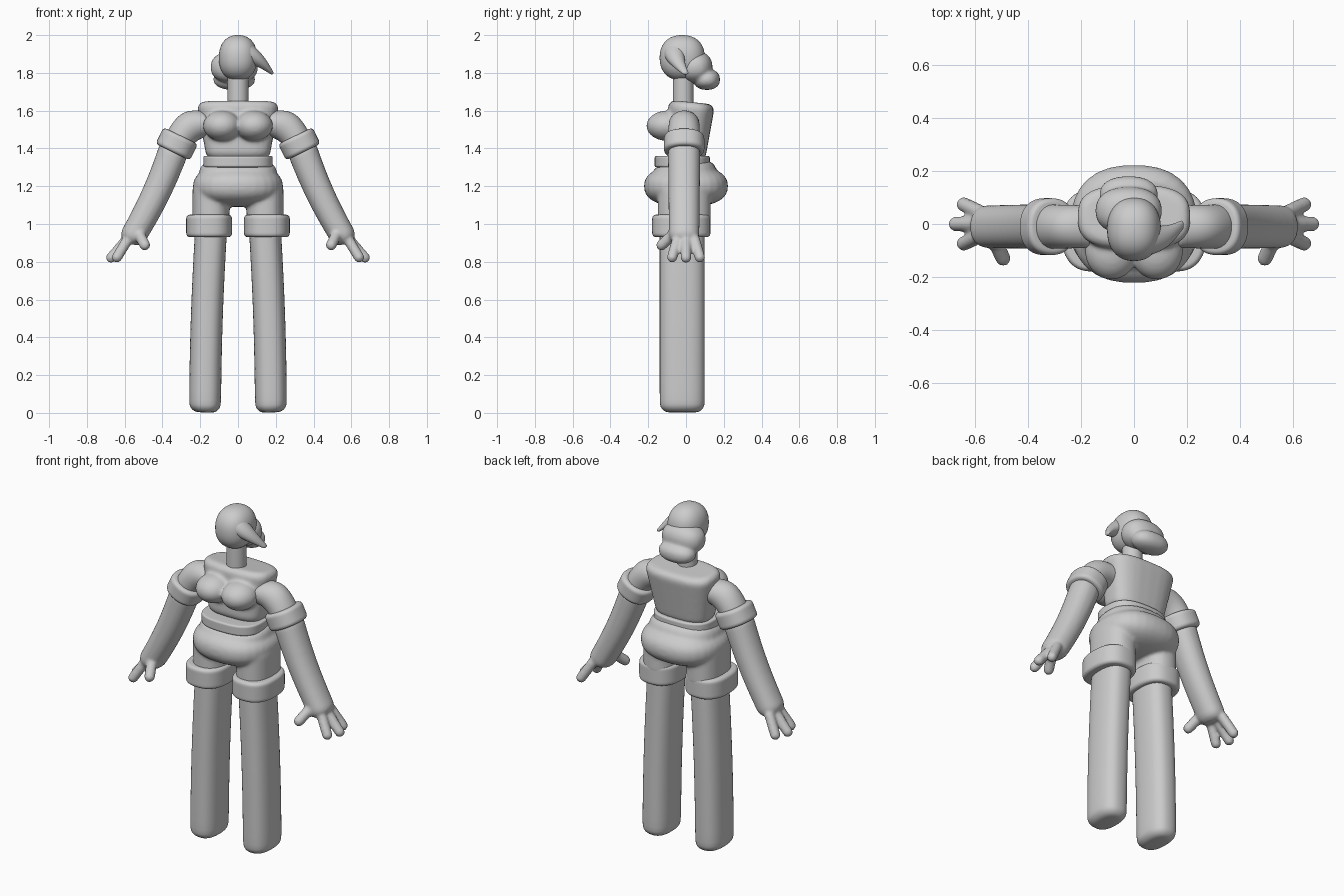
import bpy, bmesh, math
from mathutils import Vector, Matrix

cube = bpy.data.objects.get("Cube")
if cube:
    bpy.data.objects.remove(cube)

clay = bpy.data.materials.new("soft grey")
clay.use_nodes = True
clay.diffuse_color = (0.6, 0.6, 0.6, 1)
clay.node_tree.nodes["Principled BSDF"].inputs["Base Color"].default_value = clay.diffuse_color

SIDES = 28
STEPS = 8
FILLET = 4


def oval(bm, centre, u, v, width, depth, squareness):
    """One rounded-square section ring."""
    ring = []
    for i in range(SIDES):
        angle = math.tau * i / SIDES
        p, q = math.cos(angle), math.sin(angle)
        p = math.copysign(abs(p) ** (2 / squareness), p)
        q = math.copysign(abs(q) ** (2 / squareness), q)
        ring.append(bm.verts.new(centre + u * p * width + v * q * depth))
    return ring


def pill(bm, start, end, size, end_size=None, fillet=0.02, squareness=2.4, bow=(0, 0, 0)):
    """Rounded prism between two points, optionally tapered and bowed sideways."""
    start, end, bow = Vector(start), Vector(end), Vector(bow)
    size = Vector(size)
    end_size = Vector(end_size or size)
    length = (end - start).length
    axis = (end - start).normalized()
    u = Vector((0, 1, 0)).cross(axis).normalized()
    v = axis.cross(u)

    # Fillet stations at each end, evenly spaced stations between
    near = min(fillet, min(size) * 0.98)
    far = min(fillet, min(end_size) * 0.98)
    turns = [math.pi / 2 * k / FILLET for k in range(FILLET + 1)]
    stations = [(near * (1 - math.sin(a)), near * (1 - math.cos(a))) for a in reversed(turns)]
    stations = [(near * (1 - math.sin(a)), near * (1 - math.cos(a))) for a in turns[::-1]]
    stations = [(at, inset) for at, inset in stations]
    body = length - near - far
    stations += [(near + body * k / STEPS, 0) for k in range(1, STEPS)]
    stations += [(length - far * (1 - math.sin(a)), far * (1 - math.cos(a))) for a in turns]

    rings = []
    for at, inset in stations:
        t = at / length
        width, depth = size.lerp(end_size, t)
        centre = start + axis * at + bow * math.sin(math.pi * t)
        rings.append(oval(bm, centre, u, v, width - inset, depth - inset, squareness))
    for a, b in zip(rings, rings[1:]):
        for i in range(SIDES):
            j = (i + 1) % SIDES
            bm.faces.new((a[i], a[j], b[j], b[i]))
    bm.faces.new(rings[0])
    bm.faces.new(rings[-1])


def blob(bm, centre, radii, squareness=2.0):
    """Ellipsoid pushed towards a box by its squareness."""
    made = bmesh.ops.create_uvsphere(bm, u_segments=32, v_segments=20, radius=1)
    for vert in made["verts"]:
        total = sum(abs(c) ** squareness for c in vert.co)
        vert.co /= total ** (1 / squareness)
    place = Matrix.Translation(centre) @ Matrix.Diagonal((*radii, 1))
    bmesh.ops.transform(bm, matrix=place, verts=made["verts"])


def finish(name, bm, side=1, voxel=0.0):
    """Mirror if asked, make the object, then either blend its pieces or round it."""
    bmesh.ops.scale(bm, vec=(side, 1, 1), verts=bm.verts)
    bmesh.ops.recalc_face_normals(bm, faces=bm.faces)
    for face in bm.faces:
        face.smooth = True
    mesh = bpy.data.meshes.new(name)
    bm.to_mesh(mesh)
    bm.free()
    mesh.materials.append(clay)
    part = bpy.data.objects.new(name, mesh)
    bpy.context.scene.collection.objects.link(part)
    if voxel:
        blend = part.modifiers.new("blend", "REMESH")
        blend.mode = "VOXEL"
        blend.voxel_size = voxel
        blend.use_smooth_shade = True
        soften = part.modifiers.new("soften", "SMOOTH")
        soften.factor = 0.5
        soften.iterations = 6
    else:
        part.modifiers.new("round", "SUBSURF").levels = 1
        part.modifiers["round"].render_levels = 1


# Torso: wedge widening to the shoulders, with the bust blended in
bm = bmesh.new()
pill(bm, (0, 0, 1.34), (0, 0.03, 1.645), (0.165, 0.1), (0.22, 0.125), fillet=0.04, squareness=2.9)
for side in (1, -1):
    blob(bm, (side * 0.085, -0.1, 1.52), (0.1, 0.11, 0.08))
finish("torso", bm, voxel=0.01)

# Neck
bm = bmesh.new()
pill(bm, (0, -0.015, 1.6), (0, -0.015, 1.82), (0.055, 0.055), squareness=2)
finish("neck", bm)

# Belt
bm = bmesh.new()
pill(bm, (0, -0.02, 1.3), (0, -0.02, 1.36), (0.185, 0.147), fillet=0.01, squareness=2.7)
finish("belt", bm)

# Shorts: hips, waist and two short legs blended together
bm = bmesh.new()
blob(bm, (0, 0, 1.2), (0.238, 0.222, 0.11), 2.4)
pill(bm, (0, 0, 1.18), (0, -0.015, 1.32), (0.23, 0.205), (0.195, 0.155), fillet=0.03)
for side in (1, -1):
    foot = side * 0.143
    pill(bm, (foot, -0.01, 1), (foot, -0.01, 1.2), (0.098, 0.14))
finish("shorts", bm, voxel=0.01)

# Head with close hair cap
bm = bmesh.new()
blob(bm, (0, -0.02, 1.88), (0.102, 0.12, 0.12), 2.3)
finish("head", bm)

# Fringe swept to one side
bm = bmesh.new()
pill(bm, (-0.05, -0.04, 1.95), (0.185, 0, 1.795), (0.075, 0.085), (0.008, 0.015),
     fillet=0.06, squareness=2, bow=(0.02, -0.035, 0.01))
finish("fringe", bm)

# Back hair with its lower flare
bm = bmesh.new()
blob(bm, (-0.02, 0.05, 1.83), (0.125, 0.09, 0.085), 2.3)
blob(bm, (-0.02, 0.11, 1.765), (0.11, 0.07, 0.055), 2.3)
finish("back_hair", bm, voxel=0.008)

for side, label in ((1, "left"), (-1, "right")):
    # Leg, slightly bowed outwards
    bm = bmesh.new()
    pill(bm, (0.175, -0.02, 0.002), (0.138, -0.02, 1.05), (0.085, 0.12),
         fillet=0.05, squareness=2.5, bow=(0.008, 0, 0))
    finish(label + "_leg", bm, side)

    # Leg cuff
    bm = bmesh.new()
    pill(bm, (0.153, -0.025, 0.93), (0.153, -0.025, 1.05), (0.122, 0.155), squareness=2.5)
    finish(label + "_leg_cuff", bm, side)

    # Sleeve arching over the shoulder
    bm = bmesh.new()
    pill(bm, (0.14, -0.01, 1.53), (0.335, -0.01, 1.41), (0.08, 0.08), (0.085, 0.085),
         squareness=2, bow=(0.015, 0, 0.045))
    finish(label + "_sleeve", bm, side)

    # Sleeve cuff
    bm = bmesh.new()
    pill(bm, (0.303, -0.01, 1.468), (0.346, -0.01, 1.38), (0.102, 0.108), squareness=2.3)
    finish(label + "_sleeve_cuff", bm, side)

    # Forearm and hand: three fanned fingers and a thumb
    bm = bmesh.new()
    pill(bm, (0.33, -0.01, 1.42), (0.575, -0.01, 0.9), (0.081, 0.086), (0.068, 0.08),
         fillet=0.05, squareness=2.2, bow=(-0.015, 0, -0.005))
    for spread in (-1, 0, 1):
        curl = 0.035 * abs(spread)
        pill(bm, (0.57, 0.04 * spread, 0.94), (0.69 - curl, 0.08 * spread, 0.8),
             (0.028, 0.028), fillet=0.028, squareness=2)
    pill(bm, (0.53, -0.05, 0.96), (0.484, -0.15, 0.87), (0.029, 0.029), fillet=0.029, squareness=2)
    finish(label + "_forearm_and_hand", bm, side, voxel=0.009)
